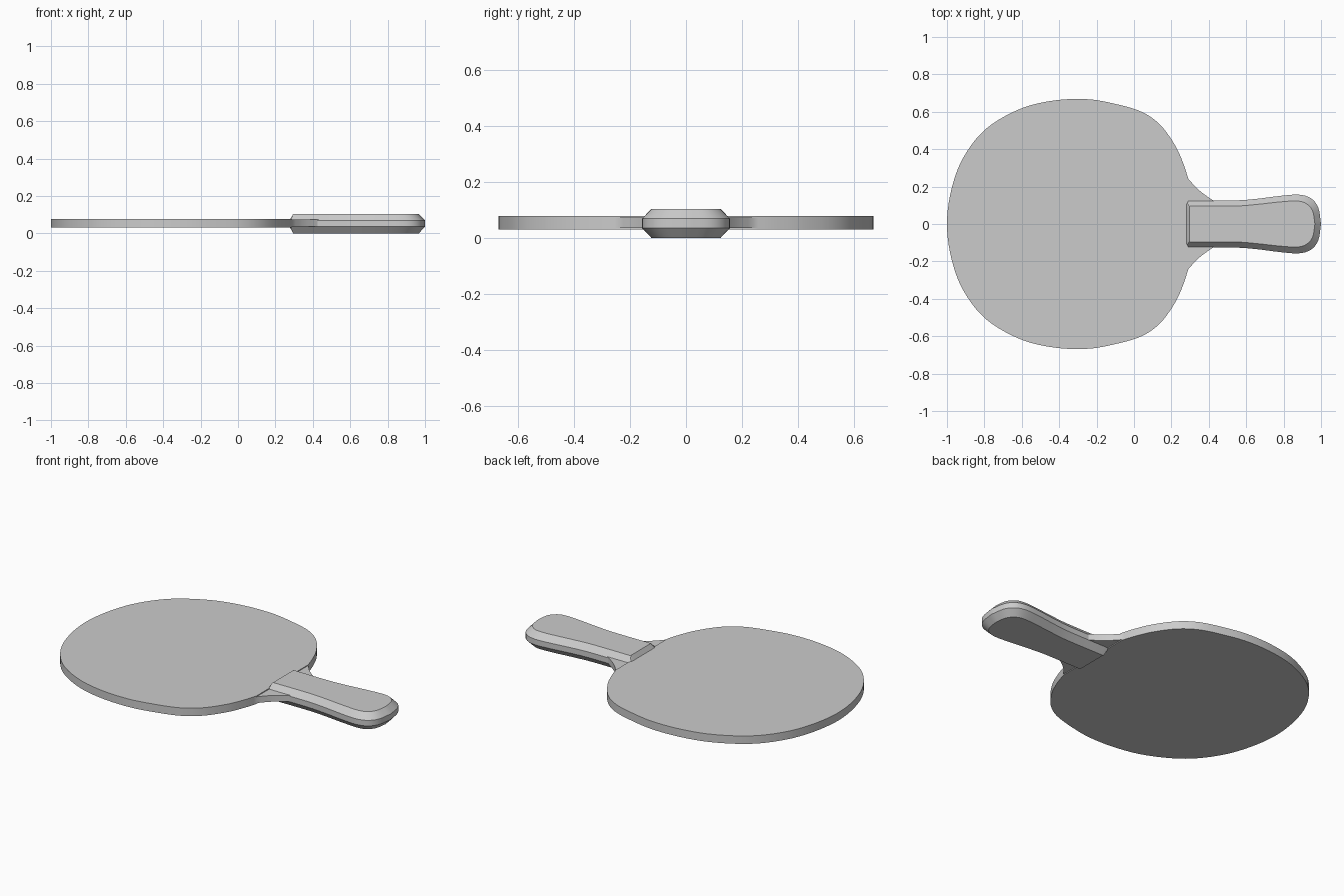
import bpy, bmesh
from mathutils import Vector

if "Cube" in bpy.data.objects:
    bpy.data.objects.remove(bpy.data.objects["Cube"])


def spline(pts, steps=5, start=None):
    """Smooth curve through 2D points; start is an optional phantom point."""
    p = [Vector(q) for q in pts]
    first = Vector(start) if start else 2 * p[0] - p[1]
    p = [first] + p + [2 * p[-1] - p[-2]]
    out = []
    for a, b, c, d in zip(p, p[1:], p[2:], p[3:]):
        for i in range(steps):
            t = i / steps
            out.append(0.5 * (2 * b + (c - a) * t + (2 * a - 5 * b + 4 * c - d) * t * t
                              + (3 * b - a - 3 * c + d) * t ** 3))
    return out + [p[-2]]


def mirrored(half):
    """Close a half outline (y >= 0) by mirroring it across the x axis."""
    return half + [Vector((v.x, -v.y)) for v in reversed(half) if v.y > 1e-5]


def loft(name, layers):
    """Stack matching outlines at given heights, capped at both ends."""
    bm = bmesh.new()
    rings = [[bm.verts.new((v.x, v.y, z)) for v in outline] for outline, z in layers]
    n = len(rings[0])
    for lo, hi in zip(rings, rings[1:]):
        for i in range(n):
            j = (i + 1) % n
            bm.faces.new((lo[i], lo[j], hi[j], hi[i]))
    bm.faces.new(list(reversed(rings[0])))
    bm.faces.new(rings[-1])
    bmesh.ops.recalc_face_normals(bm, faces=bm.faces)
    mesh = bpy.data.meshes.new(name)
    bm.to_mesh(mesh)
    bm.free()
    obj = bpy.data.objects.new(name, mesh)
    bpy.context.collection.objects.link(obj)
    bpy.ops.object.select_all(action='DESELECT')
    obj.select_set(True)
    bpy.context.view_layer.objects.active = obj
    bpy.ops.object.shade_smooth_by_angle(angle=0.5)
    return obj


# Round blade outline and the flared neck
head = spline([(-1, 0), (-0.975, 0.19), (-0.91, 0.36), (-0.79, 0.51), (-0.61, 0.615),
               (-0.43, 0.66), (-0.25, 0.667), (-0.1, 0.642), (0.04, 0.6), (0.14, 0.53),
               (0.22, 0.42), (0.265, 0.32), (0.29, 0.242)], start=(-0.975, -0.19))
neck = spline([(0.29, 0.242), (0.345, 0.183), (0.42, 0.128), (0.46, 0.11)], 3)

# Wooden core with neck, running into the handle
core = mirrored(head + neck[1:])
loft("blade_core", [(core, 0.036), (core, 0.073)])

# Thin playing surface on each face
rubber = mirrored(head)
loft("top_rubber", [(rubber, 0.068), (rubber, 0.078)])
loft("bottom_rubber", [(rubber, 0.031), (rubber, 0.04)])

# Flared handle with bevelled long edges
outer = mirrored(spline([(0.275, 0), (0.275, 0.1), (0.285, 0.121), (0.31, 0.126),
                         (0.54, 0.126), (0.66, 0.135), (0.78, 0.15), (0.88, 0.157),
                         (0.945, 0.138), (0.985, 0.088), (1.0, 0)], 4, start=(0.275, -0.1)))
inner = mirrored(spline([(0.297, 0), (0.297, 0.085), (0.3, 0.094), (0.315, 0.096),
                         (0.54, 0.096), (0.66, 0.105), (0.78, 0.118), (0.87, 0.123),
                         (0.92, 0.11), (0.955, 0.07), (0.967, 0)], 4, start=(0.297, -0.085)))
loft("handle", [(inner, 0), (outer, 0.036), (outer, 0.069), (inner, 0.104)])
